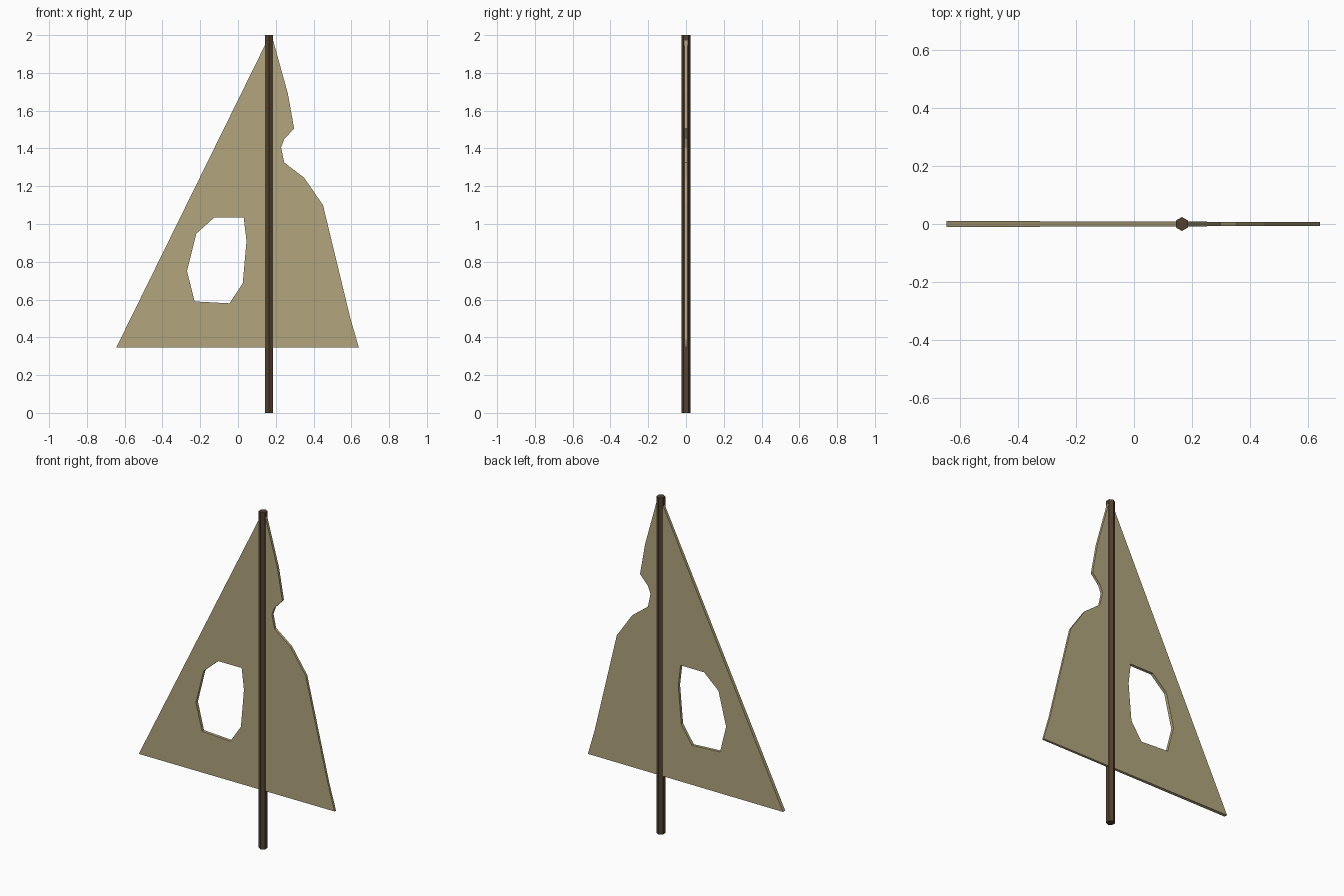
import bpy, bmesh, math
from mathutils import Matrix

if "Cube" in bpy.data.objects:
    bpy.data.objects.remove(bpy.data.objects["Cube"])


def finish(bm, name, color):
    bmesh.ops.recalc_face_normals(bm, faces=bm.faces)
    mesh = bpy.data.meshes.new(name)
    bm.to_mesh(mesh)
    bm.free()
    obj = bpy.data.objects.new(name, mesh)
    bpy.context.collection.objects.link(obj)
    mat = bpy.data.materials.new(name + "_colour")
    mat.diffuse_color = (*color, 1)
    mat.use_nodes = True
    mat.node_tree.nodes["Principled BSDF"].inputs["Base Color"].default_value = mat.diffuse_color
    mesh.materials.append(mat)
    return obj


def loop_edges(bm, points):
    verts = [bm.verts.new((x, 0, z)) for x, z in points]
    return [bm.edges.new((v, verts[(i + 1) % len(verts)])) for i, v in enumerate(verts)]


# Mast: hexagonal pole
MAST_X = 0.165
bm = bmesh.new()
bmesh.ops.create_cone(bm, cap_ends=True, segments=6, radius1=0.024, radius2=0.024, depth=2,
                      matrix=Matrix.Translation((MAST_X, 0, 1)) @ Matrix.Rotation(math.radians(0), 4, 'Z'))
finish(bm, "mast", (0.085, 0.053, 0.028))

# Sail: torn triangular sheet with a ragged hole
outline = [(-0.645, 0.345), (0.64, 0.345), (0.595, 0.50), (0.45, 1.10), (0.35, 1.245),
           (0.245, 1.325), (0.228, 1.405), (0.245, 1.45), (0.297, 1.505), (0.264, 1.69),
           (0.181, 1.99), (0.164, 1.99)]
hole = [(-0.125, 1.035), (0.03, 1.035), (0.045, 0.91), (0.025, 0.685),
        (-0.045, 0.58), (-0.23, 0.59), (-0.27, 0.75), (-0.22, 0.95)]
bm = bmesh.new()
edges = loop_edges(bm, outline) + loop_edges(bm, hole)
bmesh.ops.triangle_fill(bm, edges=edges, use_beauty=True, use_dissolve=False, normal=(0, -1, 0))

# Give the cloth thickness, thinner towards the torn edge
front = list(bm.verts)
result = bmesh.ops.extrude_face_region(bm, geom=list(bm.faces), use_keep_orig=True)
back = [g for g in result["geom"] if isinstance(g, bmesh.types.BMVert)]
for verts, side in ((front, -1), (back, 1)):
    for v in verts:
        v.co.y = side * (0.0085 - 0.003 * v.co.x)
finish(bm, "sail", (0.445, 0.38, 0.205))
